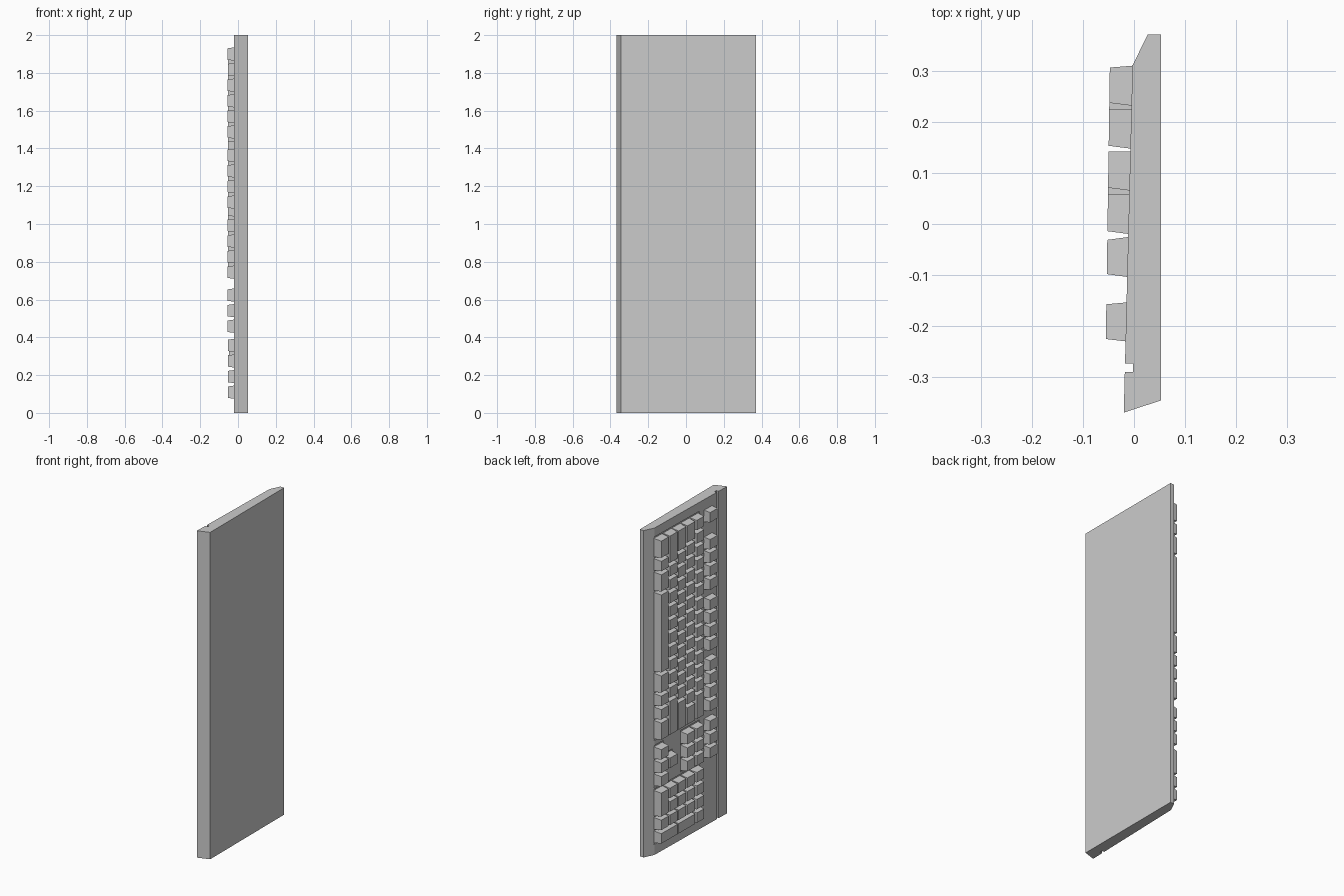
import bpy, bmesh

if "Cube" in bpy.data.objects:
    bpy.data.objects.remove(bpy.data.objects["Cube"])

U = 0.0825          # key pitch along z
MAIN, NAV, PAD = 1.941, 0.665, 0.3985   # z where each key block starts (runs downwards)

# Key rows, bottom row first: (base +y, base -y, top +y, top -y)
ROWS = [(0.310, 0.231, 0.306, 0.237),
        (0.225, 0.147, 0.225, 0.153),
        (0.142, 0.065, 0.142, 0.071),
        (0.059, -0.020, 0.059, -0.014),
        (-0.025, -0.104, -0.031, -0.098),
        (-0.153, -0.230, -0.157, -0.225)]


def face_x(y):
    """Sloping typing face of the case."""
    return -0.003 - 0.025 * (0.31 - y)


def top_x(y):
    """Plane through the key tops."""
    return -0.0473 - 0.0147 * (0.306 - y)


def finish(name, bm):
    bmesh.ops.recalc_face_normals(bm, faces=bm.faces)
    mesh = bpy.data.meshes.new(name)
    bm.to_mesh(mesh)
    bm.free()
    ob = bpy.data.objects.new(name, mesh)
    bpy.context.collection.objects.link(ob)
    return ob


def prism(name, pts, z0, z1):
    """Extrude an xy outline from z0 to z1."""
    bm = bmesh.new()
    base = bm.faces.new([bm.verts.new((x, y, z0)) for x, y in pts])
    ext = bmesh.ops.extrude_face_region(bm, geom=[base])
    verts = [v for v in ext["geom"] if isinstance(v, bmesh.types.BMVert)]
    bmesh.ops.translate(bm, verts=verts, vec=(0, 0, z1 - z0))
    return finish(name, bm)


def add_key(bm, start, u0, width, row, row_end=None):
    """Tapered key cap; row_end lets a key span several rows."""
    a, b = ROWS[row], ROWS[row if row_end is None else row_end]
    zh, zl = start - u0 * U - 0.005, start - (u0 + width) * U + 0.005
    rings = []
    for y0, y1, inset, fx in ((a[0], b[1], 0, lambda y: face_x(y) + 0.004),
                              (a[2], b[3], 0.006, top_x)):
        rings.append([bm.verts.new((fx(y), y, z)) for y, z in
                      ((y0, zh - inset), (y1, zh - inset), (y1, zl + inset), (y0, zl + inset))])
    lo, hi = rings
    bm.faces.new(lo)
    bm.faces.new(hi)
    for i in range(4):
        j = (i + 1) % 4
        bm.faces.new((lo[i], lo[j], hi[j], hi[i]))


def add_row(bm, start, row, widths, u0=0):
    for w in widths:
        add_key(bm, start, u0, w, row)
        u0 += w


# Case: side profile extruded along the full length, with the long groove
case = prism("case", [(-0.020, -0.369), (0.053, -0.345), (0.053, 0.371), (0.027, 0.371),
                      (face_x(0.31), 0.31), (face_x(-0.273), -0.273), (-0.002, -0.273),
                      (-0.002, -0.290), (face_x(-0.290), -0.290)], 0, 2)

# Shallow recesses around the key blocks: (start z, first u, last u, first row, last row)
for start, u0, u1, r0, r1 in [(MAIN, 0, 15, 0, 4), (NAV, 0, 3, 0, 0), (NAV, 1, 2, 1, 1),
                              (NAV, 0, 3, 3, 4), (PAD, 0, 4, 0, 4)]:
    ya, yb = ROWS[r0][0] + 0.005, ROWS[r1][1] - 0.005
    cutter = prism("recess_cutter", [(face_x(ya) + 0.005, ya), (face_x(yb) + 0.005, yb),
                                     (-0.1, yb), (-0.1, ya)],
                   start - u1 * U - 0.004, start - u0 * U + 0.004)
    cutter.hide_render = True
    mod = case.modifiers.new("recess", 'BOOLEAN')
    mod.operation, mod.solver, mod.object = 'DIFFERENCE', 'EXACT', cutter
    bpy.context.view_layer.objects.active = case
    bpy.ops.object.modifier_apply(modifier=mod.name)
    bpy.data.objects.remove(cutter)

# Main typing block
bm = bmesh.new()
add_row(bm, MAIN, 0, [1.5, 1, 1.5, 6, 1.5, 1, 1, 1.5])
add_row(bm, MAIN, 1, [2.25] + [1] * 10 + [2.75])
add_row(bm, MAIN, 2, [1.75] + [1] * 11 + [2.25])
add_row(bm, MAIN, 3, [1.5] + [1] * 12 + [1.5])
add_row(bm, MAIN, 4, [1] * 13 + [2])
finish("main_keys", bm)

# Function row: single key, three groups of four
bm = bmesh.new()
add_key(bm, MAIN, 0, 1, 5)
for u in (2, 6.5, 11):
    add_row(bm, MAIN, 5, [1] * 4, u)
finish("function_keys", bm)

# Navigation block and arrows
bm = bmesh.new()
for r in (0, 3, 4, 5):
    add_row(bm, NAV, r, [1] * 3)
add_key(bm, NAV, 1, 1, 1)
finish("navigation_keys", bm)

# Number pad, with two tall keys in the last column
bm = bmesh.new()
add_row(bm, PAD, 0, [2, 1])
for r in (1, 2, 3):
    add_row(bm, PAD, r, [1] * 3)
add_row(bm, PAD, 4, [1] * 4)
add_key(bm, PAD, 3, 1, 0, 1)
add_key(bm, PAD, 3, 1, 2, 3)
finish("number_pad_keys", bm)
